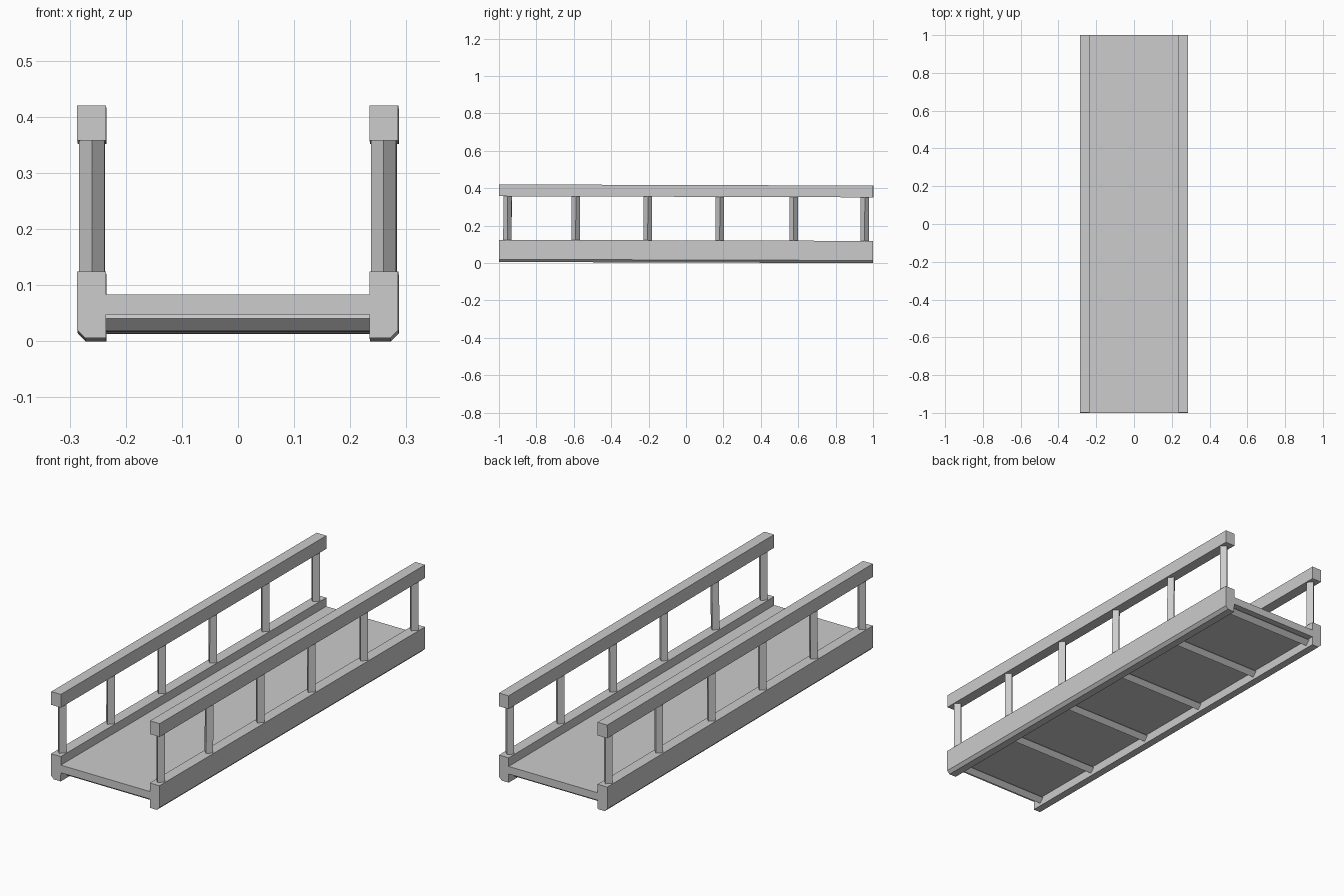
import bpy
from mathutils import Matrix

if "Cube" in bpy.data.objects:
    bpy.data.objects.remove(bpy.data.objects["Cube"])

# The whole bridge leans down very slightly towards the back
TILT = Matrix.Rotation(-0.003, 4, 'X') @ Matrix.Rotation(-0.0005, 4, 'Z')
STATIONS = [-0.955, -0.59, -0.205, 0.18, 0.575, 0.955]


def prism(name, base, offset):
    """Extrude a closed planar profile along an offset vector."""
    n = len(base)
    verts = base + [tuple(a + b for a, b in zip(p, offset)) for p in base]
    faces = [tuple(range(n)), tuple(range(2 * n - 1, n - 1, -1))]
    faces += [(i, i + n, (i + 1) % n + n, (i + 1) % n) for i in range(n)]
    mesh = bpy.data.meshes.new(name)
    mesh.from_pydata(verts, [], faces)
    # Make the face directions point outward
    import bmesh
    bm = bmesh.new()
    bm.from_mesh(mesh)
    bmesh.ops.recalc_face_normals(bm, faces=bm.faces)
    bm.to_mesh(mesh)
    bm.free()
    mesh.transform(TILT)
    obj = bpy.data.objects.new(name, mesh)
    bpy.context.collection.objects.link(obj)
    return obj


def lengthwise(name, profile):
    return prism(name, [(x, -1, z) for x, z in profile], (0, 2, 0))


def diamond(u, v, r):
    return [(u - r, v), (u, v - r), (u + r, v), (u, v + r)]


# Deck plank
lengthwise("deck", [(-0.236, 0.0445), (0.236, 0.0445), (0.236, 0.0805), (-0.236, 0.0805)])

for side, s in (("left", -1), ("right", 1)):
    # Side beam with chamfered outer lower edge
    beam = [(0.235, 0.003), (0.272, 0.003), (0.286, 0.017), (0.286, 0.1215), (0.235, 0.1215)]
    lengthwise(f"{side}_side_beam", [(s * x, z) for x, z in beam])
    # Handrail
    rail = [(0.235, 0.3545), (0.286, 0.3545), (0.286, 0.4175), (0.235, 0.4175)]
    lengthwise(f"{side}_handrail", [(s * x, z) for x, z in rail])
    # Square posts turned corner-on
    for i, y in enumerate(STATIONS):
        prism(f"{side}_post_{i + 1}",
              [(x, py, 0.11) for x, py in diamond(s * 0.26, y, 0.0225)], (0, 0, 0.25))

# Square cross bars turned corner-on under the deck
for i, y in enumerate(STATIONS):
    prism(f"cross_bar_{i + 1}",
          [(-0.24, py, z) for py, z in diamond(y, 0.0375, 0.0215)], (0.48, 0, 0))
